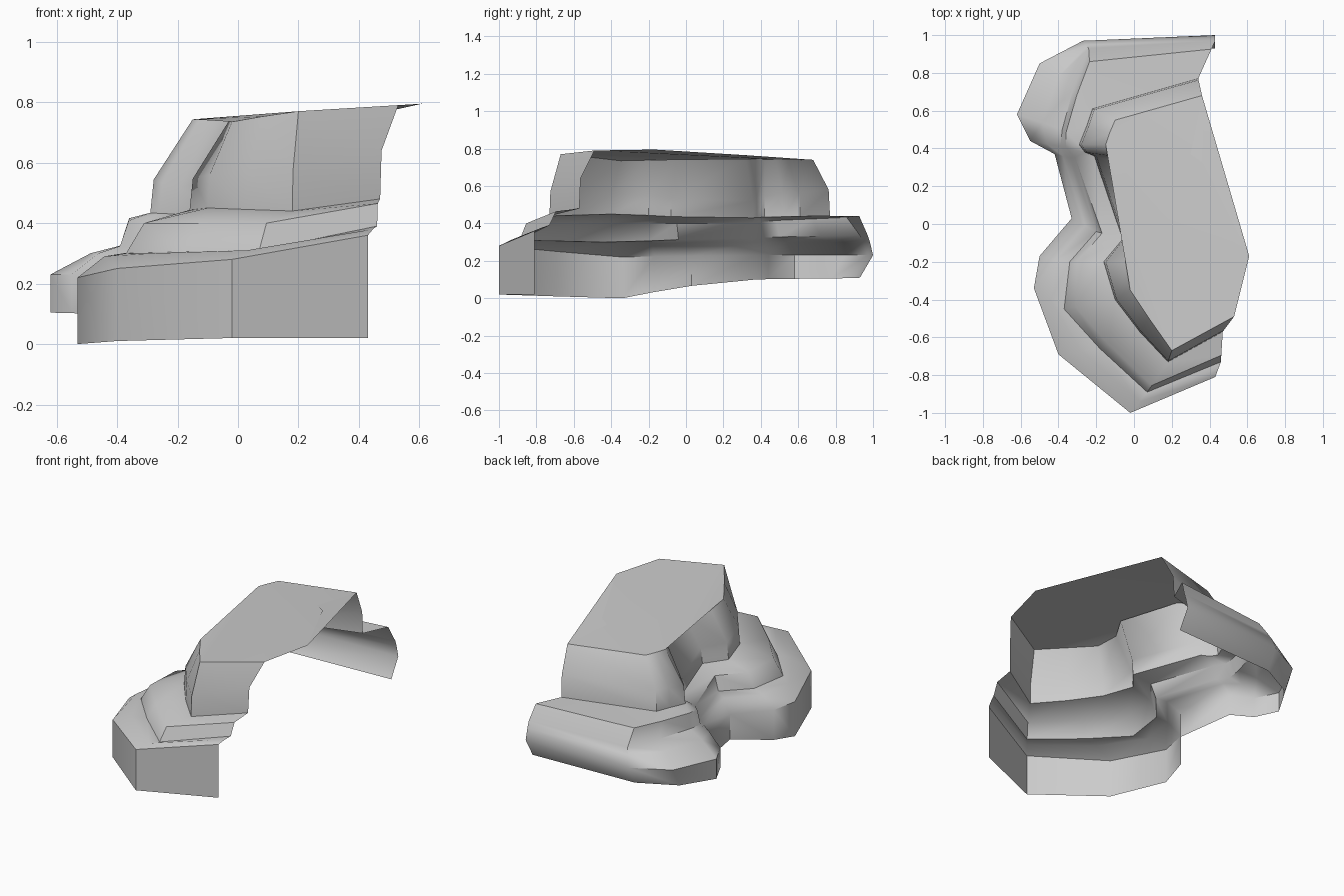
import bpy, bmesh, math

if "Cube" in bpy.data.objects:
    bpy.data.objects.remove(bpy.data.objects["Cube"])

# Plan outlines of each rock tier: front right end -> left side -> back right end
LOWER = [(.43, -.81), (-.02, -1), (-.40, -.69), (-.53, -.34), (-.50, -.17), (-.33, .03),
         (-.42, .37), (-.55, .44), (-.62, .58), (-.50, .85), (-.27, .97), (.43, 1)]
FOOTING = [(x, y - (.07 if y > .8 else 0)) for x, y in LOWER]
MIDDLE = [(.46, -.73), (.07, -.89), (-.18, -.66), (-.37, -.45), (-.34, -.20), (-.20, -.04),
          (-.34, .35), (-.39, .41), (-.38, .50), (-.32, .72), (-.24, .93), (.43, .97)]
UPPER = [(.47, -.57), (.18, -.73), (.03, -.57), (-.10, -.40), (-.16, -.20), (-.06, -.08),
         (-.21, .36), (-.26, .38), (-.29, .42), (-.25, .52), (-.22, .61), (.34, .77)]
RIM = [(.53, -.49), (.20, -.67), (.08, -.50), (-.02, -.35), (-.03, -.20), (.06, -.05),
       (-.06, .32), (-.12, .36), (-.15, .42), (-.13, .48), (-.10, .55), (.36, .68)]

# Heights are given at these columns and blended between them
ANCHORS = [0, 1, 3, 6, 11]


def height(zs, col):
    for k in range(4):
        a, b = ANCHORS[k], ANCHORS[k + 1]
        if col <= b:
            return zs[k] + (zs[k + 1] - zs[k]) * (col - a) / (b - a)


def row(a, b, t, *zs):
    return [(p[0] + (q[0] - p[0]) * t, p[1] + (q[1] - p[1]) * t, height(zs, i))
            for i, (p, q) in enumerate(zip(a, b))]


rows = [
    row(FOOTING, LOWER, 0, .02, .02, 0, .10, .11),
    row(LOWER, MIDDLE, 0, .36, .28, .22, .23, .23),
    row(LOWER, MIDDLE, .55, .38, .31, .29, .30, .30),
    row(MIDDLE, UPPER, 0, .39, .31, .30, .32, .34),
    row(MIDDLE, UPPER, .22, .465, .40, .40, .40, .44),
    row(UPPER, RIM, 0, .48, .44, .45, .43, .44),
    row(UPPER, RIM, .08, .64, .57, .56, .52, .58),
    row(RIM, RIM, 0, .79, .77, .735, .745, .74),
]

# Stepped cliff face, open on the right and underneath
bm = bmesh.new()
grid = [[bm.verts.new(p) for p in r] for r in rows]
for lo, hi in zip(grid, grid[1:]):
    for j in range(len(lo) - 1):
        bm.faces.new((lo[j], hi[j], hi[j + 1], lo[j + 1]))

# Flat top with its ragged right edge
edge = [bm.verts.new(p) for p in [(.30, .37, .76), (.37, .32, .765), (.61, -.17, .795)]]
cap = bm.faces.new(list(reversed(grid[-1] + edge)))
bmesh.ops.triangulate(bm, faces=[cap], ngon_method='EAR_CLIP')

mesh = bpy.data.meshes.new("rock_ledge")
bm.to_mesh(mesh)
bm.free()
rock = bpy.data.objects.new("rock_ledge", mesh)
bpy.context.collection.objects.link(rock)
bpy.context.view_layer.objects.active = rock
rock.select_set(True)
bpy.ops.object.shade_smooth_by_angle(angle=math.radians(50))
